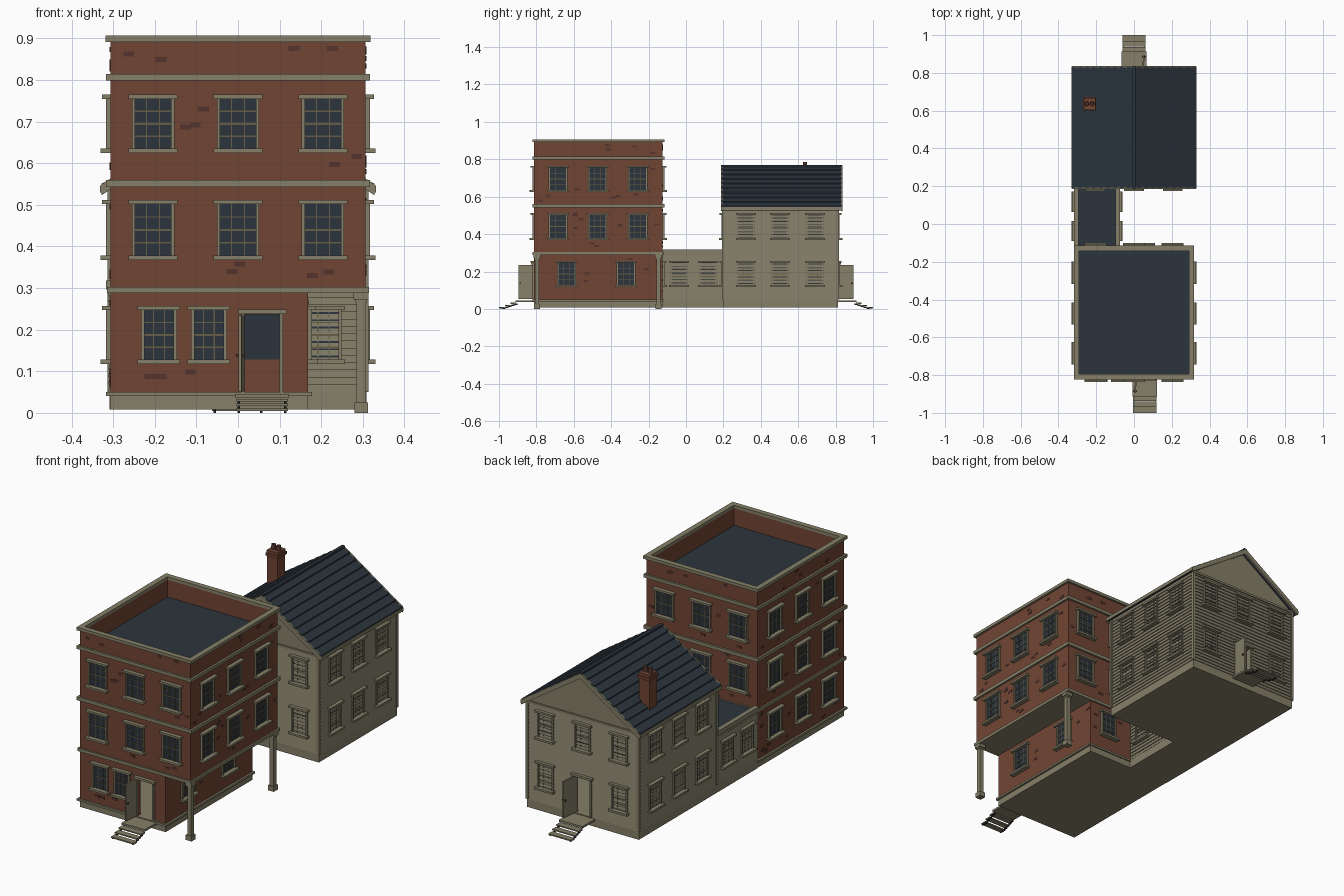
import bpy, bmesh, math, random
from mathutils import Matrix, Vector

if "Cube" in bpy.data.objects:
    bpy.data.objects.remove(bpy.data.objects["Cube"])
random.seed(4)

def material(name, r, g, b):
    m = bpy.data.materials.new(name)
    m.diffuse_color = (r, g, b, 1)
    m.use_nodes = True
    m.node_tree.nodes["Principled BSDF"].inputs["Base Color"].default_value = m.diffuse_color
    return m

BRICK = material("brick red", .165, .060, .034)
DARK = material("dark brick", .090, .032, .025)
TRIM = material("stone trim", .235, .215, .140)
SIDING = material("siding", .215, .195, .130)
GLASS = material("window glass", .024, .034, .046)
SLATE = material("slate roof", .024, .034, .046)
SASH = material("window sash", .130, .110, .060)
IRON = material("dark iron", .018, .018, .018)

parts = {}
def part(name, mat):
    return parts.setdefault(name, (bmesh.new(), mat))[0]

def box(name, mat, x0, x1, y0, y1, z0, z1, rot=None):
    bm = part(name, mat)
    m = Matrix.Translation(((x0+x1)/2, (y0+y1)/2, (z0+z1)/2)) @ Matrix.Diagonal((x1-x0, y1-y0, z1-z0, 1))
    if rot:  # (angle, pivot) about the vertical
        p = Matrix.Translation(rot[1])
        m = p @ Matrix.Rotation(rot[0], 4, 'Z') @ p.inverted() @ m
    bmesh.ops.create_cube(bm, size=1, matrix=m)

def prism(name, mat, pts, y0, y1):
    """Extrude an x,z polygon along y."""
    bm = part(name, mat)
    f = bm.faces.new([bm.verts.new((x, y0, z)) for x, z in pts])
    g = bmesh.ops.extrude_face_region(bm, geom=[f])['geom']
    bmesh.ops.translate(bm, vec=(0, y1-y0, 0), verts=[v for v in g if isinstance(v, bmesh.types.BMVert)])

# A wall face is (axis of its normal, sign, position); u runs along it, d outwards
def on(face, name, mat, u0, u1, d0, d1, z0, z1):
    ax, s, p = face
    a, b = sorted((p+s*d0, p+s*d1))
    if ax == 'x':
        box(name, mat, a, b, u0, u1, z0, z1)
    else:
        box(name, mat, u0, u1, a, b, z0, z1)

def window(face, tag, u, z0, z1, w):
    """Pane, sash, glazing bars, lintel and sill; z0..z1 is the pane."""
    h = w/2
    on(face, tag+"_window_glass", GLASS, u-h, u+h, -.0215, .002, z0, z1)
    for s in (-1, 1):
        on(face, tag+"_window_sash", TRIM, u+s*h-.004, u+s*h+.004, 0, .010, z0, z1)
        on(face, tag+"_window_bars", SASH, u+s*w/6-.0013, u+s*w/6+.0013, 0, .004, z0, z1)
    for k in (1, 2, 3):
        t = .0025 if k == 2 else .0013
        zz = z0+(z1-z0)*k/4
        on(face, tag+"_window_bars", SASH, u-h, u+h, 0, .005, zz-t, zz+t)
    on(face, tag+"_lintels", TRIM, u-h-.012, u+h+.012, 0, .020, z1, z1+.010)
    on(face, tag+"_sills", TRIM, u-h-.012, u+h+.012, 0, .024, z0-.010, z0)

def hollow(name, mat, x0, x1, y0, y1, z0, z1, door, top, front):
    """Room of four walls with a door opening (u0,u1) in its front or back wall."""
    t = .02
    box(name, mat, x0, x0+t, y0, y1, z0, z1)
    box(name, mat, x1-t, x1, y0, y1, z0, z1)
    for is_front, a, b in ((True, y0, y0+t), (False, y1-t, y1)):
        if is_front == front:
            box(name, mat, x0+t, door[0], a, b, z0, z1)
            box(name, mat, door[1], x1-t, a, b, z0, z1)
            box(name, mat, door[0], door[1], a, b, top, z1)
        else:
            box(name, mat, x0+t, x1-t, a, b, z0, z1)

def ring(name, mat, x0, x1, y0, y1, z0, z1, t):
    box(name, mat, x0, x1, y0, y0+t, z0, z1)
    box(name, mat, x0, x1, y1-t, y1, z0, z1)
    box(name, mat, x0, x0+t, y0+t, y1-t, z0, z1)
    box(name, mat, x1-t, x1, y0+t, y1-t, z0, z1)

def clapboards(face, u0, u1, z0, z1):
    """Overlapping boards, each thicker at its lower edge."""
    ax, s, p = face
    bm = part("clapboards", SIDING)
    n = round((z1-z0)/.0175)
    for i in range(n):
        a, b = z0+(z1-z0)*i/n, z0+(z1-z0)*(i+1)/n
        vs = []
        for u in (u0, u1):
            for d, z in ((-.003, a), (.005, a), (.001, b), (-.003, b)):
                q = p+s*d
                vs.append(bm.verts.new((q, u, z) if ax == 'x' else (u, q, z)))
        for f in ((0, 1, 2, 3), (4, 5, 6, 7), (0, 1, 5, 4), (1, 2, 6, 5), (2, 3, 7, 6)):
            bm.faces.new([vs[j] for j in f])

X = .307
Y0, Y1, R0, R1 = -.812, -.125, .2, .812     # brick block and rear house depths
GX = .168                                   # ground floor stops short on the right
DF, DB = (.016, .100), (-.042, .042)        # door openings
FLOORS = ((.128, .247), (.378, .502), (.635, .755))

# Brick block
box("brick_plinth", TRIM, -X, GX, Y0, Y1, .008, .05)
ring("plinth_band", TRIM, -X-.01, GX+.01, Y0-.01, Y1+.006, .040, .050, .02)
hollow("brick_ground_floor", BRICK, -X, GX, Y0, Y1, .05, .29, DF, .236, True)
box("brick_upper_floors", BRICK, -X, X, Y0, Y1, .30, .80)
ring("brick_parapet", BRICK, -X, X, Y0, Y1, .80, .893, .015)
box("flat_roof", SLATE, -X+.015, X-.015, Y0+.015, Y1-.015, .80, .805)
box("floor_band", TRIM, -X-.008, X+.008, Y0-.008, Y1+.008, .288, .303)
ring("upper_band", TRIM, -X-.010, X+.010, Y0-.010, Y1+.010, .543, .560, .02)
ring("roof_band", TRIM, -X-.010, X+.010, Y0-.010, Y1+.010, .799, .815, .02)
ring("parapet_coping", TRIM, -X-.011, X+.011, Y0-.010, Y1+.010, .892, .907, .027)

# Corner posts under the overhang
for y in (-.797, -.147):
    for r, a, b in ((.016, 0, .025), (.011, .025, .272), (.014, .265, .272), (.018, .272, .288)):
        box("overhang_post", TRIM, .296-r, .296+r, y-r, y+r, a, b)

# Brick block windows
front, back = ('y', -1, Y0), ('y', 1, Y1)
left, right, ground_right = ('x', -1, -X), ('x', 1, X), ('x', 1, GX)
taken = []
def brick_window(face, u, fl, w):
    window(face, "brick", u, *FLOORS[fl], w)
    taken.append((face, u-w/2, u+w/2, FLOORS[fl][0], FLOORS[fl][1]))
for fl in (1, 2):
    for u in (-.204, 0, .204):
        brick_window(front, u, fl, .094)
        brick_window(back, u, fl, .094)
    for u in (-.684, -.474, -.258):
        brick_window(left, u, fl, .094)
        brick_window(right, u, fl, .094)
for u in (-.19, -.07):
    brick_window(front, u, 0, .078)
for u in (-.684, -.474, -.258):
    brick_window(left, u, 0, .094)
for u in (-.64, -.32):
    brick_window(ground_right, u, 0, .094)
brick_window(back, .058, 0, .084)
taken.append((front, -.01, .12, .05, .25))

# Scattered darker bricks
bands = ((.06, .28), (.315, .535), (.57, .79), (.82, .885))
for face, a, b in ((front, -X, X), (back, -X, X), (left, Y0, Y1), (right, Y0, Y1), (ground_right, Y0, Y1)):
    for i, (z0, z1) in enumerate(bands):
        if (i == 0 and face == right) or (i > 0 and face == ground_right):
            continue
        e = GX if i == 0 and face[0] == 'y' else b
        for _ in range(4 if i == 3 else 12):
            u, z = random.uniform(a+.02, e-.02), random.uniform(z0, z1-.013)
            if not any(t[0] == face and t[1]-.03 < u < t[2]+.03 and t[3]-.025 < z < t[4]+.012 for t in taken):
                on(face, "accent_bricks", DARK, u-.013, u+.013, -.002, .0015, z, z+.012)

# Connecting wing
CX = -.085
box("wing_plinth", TRIM, -X-.002, CX+.004, Y1, R0, .008, .05)
box("wing_walls", SIDING, -X, CX, Y1, R0, .05, .296)
box("wing_roof", SLATE, -X, CX, Y1, R0, .296, .300)
for x in (-X-.010, CX-.014):
    box("wing_coping", TRIM, x, x+.024, Y1, R0, .296, .318)
for face in (('x', -1, -X), ('x', 1, CX)):
    clapboards(face, Y1, R0, .05, .285)
    on(face, "wing_frieze", TRIM, Y1, R0, 0, .006, .282, .298)
    for u in (-.037, .118):
        window(face, "wing", u, *FLOORS[0], .084)

# Rear house
box("house_plinth", TRIM, -X-.002, X+.002, R0-.002, R1+.002, .008, .05)
hollow("house_ground_floor", SIDING, -X, X, R0, R1, .05, .30, DB, .236, False)
box("house_upper_floor", SIDING, -X, X, R0, R1, .30, .54)
prism("house_gables", TRIM, [(-X, .538), (X, .538), (0, .752)], R0, R1)
hl, hr, hf, hb = ('x', -1, -X), ('x', 1, X), ('y', -1, R0), ('y', 1, R1)
for face in (hl, hr):
    clapboards(face, R0, R1, .05, .54)
    for fl in (0, 1):
        for u in (.32, .503, .69):
            window(face, "house", u, *FLOORS[fl], .084)
clapboards(hf, -X, X, .05, .54)
clapboards(hb, -X, DB[0], .05, .236)
clapboards(hb, DB[1], X, .05, .236)
clapboards(hb, -X, X, .236, .54)
for u in (-.205, 0, .205):
    for face in (hf, hb):
        window(face, "house", u, *FLOORS[1], .080)
        if u > 0 or (u < 0 and face == hb):
            window(face, "house", u, *FLOORS[0], .080)
window(hf, "house", 0, *FLOORS[0], .080)
for x in (-X, X):
    for y in (R0, R1):
        box("corner_boards", TRIM, x-.007, x+.007, y-.007, y+.007, .05, .54)
for face in (hf, hb):
    on(face, "gable_band", TRIM, -X, X, 0, .008, .532, .543)

# Gable roof with stepped slate courses
N, EX, EZ, RZ = 9, .328, .545, .764
for s in (-1, 1):
    pts = [(0, RZ-.018), (s*EX, EZ-.018)]
    for i in range(N):
        for t, lift in ((i/N, .006), ((i+1)/N, 0)):
            pts.append((s*EX*(1-t), EZ+(RZ-EZ)*t+lift))
    prism("slate_roof", SLATE, pts, .190, .832)
    for y in (.186, .829):
        prism("barge_boards", TRIM, [(0, RZ+.003), (s*EX, EZ+.004), (s*EX, EZ-.022), (0, RZ-.024)], y, y+.008)
    box("eaves_gutter", TRIM, s*.326-.006, s*.326+.006, .188, .835, .530, .546)
box("ridge_cap", SLATE, -.008, .008, .188, .835, .758, .770)

# Chimney with two pots
cx, cy = -.235, .637
for r, a, b, m, n in ((.029, .58, .735, BRICK, "chimney_stack"), (.035, .735, .748, BRICK, "chimney_collar"),
                      (.031, .748, .762, BRICK, "chimney_top")):
    box(n, m, cx-r, cx+r, cy-r, cy+r, a, b)
for s in (-1, 1):
    bmesh.ops.create_cone(part("chimney_pots", DARK), cap_ends=True, segments=12, radius1=.012, radius2=.010,
                          depth=.026, matrix=Matrix.Translation((cx+s*.014, cy, .773)))

# Doorways: casing, open leaf, knob, landing and steps
for face, (a, b), s, hinge in ((front, DF, -1, DF[0]-.004), (hb, DB, 1, DB[1]+.004)):
    on(face, "door_casing", TRIM, a-.008, a, -.02, .010, .05, .238)
    on(face, "door_casing", TRIM, b, b+.008, -.02, .010, .05, .238)
    on(face, "door_casing", TRIM, a-.016, b+.016, 0, .018, .238, .249)
    y, c = face[2], (a+b)/2
    pivot = Vector((hinge, y, 0))
    rot = (math.radians(-5), pivot)
    ya, yb = sorted((y, y+s*.084))
    box("door_leaf", TRIM, hinge-.004, hinge+.004, ya, yb, .052, .234, rot)
    k = y+s*.074
    box("door_knob", DARK, hinge-.010, hinge+.010, k-.004, k+.004, .134, .142, rot)
    on(face, "door_landing", TRIM, c-.065, c+.065, 0, .100, .036, .046)
    for i in range(3):
        d = .096+.031*i
        on(face, "door_steps", TRIM, c-.062, c+.062, d, d+.030, .027-.011*i, .033-.011*i)
    for q in (-.056, .056):   # sloping step supports
        for i in range(6):
            d = .090+.0155*i
            on(face, "step_supports", IRON, c+q-.003, c+q+.003, d, d+.0165, max(0, .022-.0055*i), .030-.0055*i)

# Turn the collected parts into objects
for name, (bm, mat) in parts.items():
    bmesh.ops.recalc_face_normals(bm, faces=bm.faces)
    me = bpy.data.meshes.new(name)
    bm.to_mesh(me)
    bm.free()
    me.materials.append(mat)
    bpy.context.collection.objects.link(bpy.data.objects.new(name, me))
